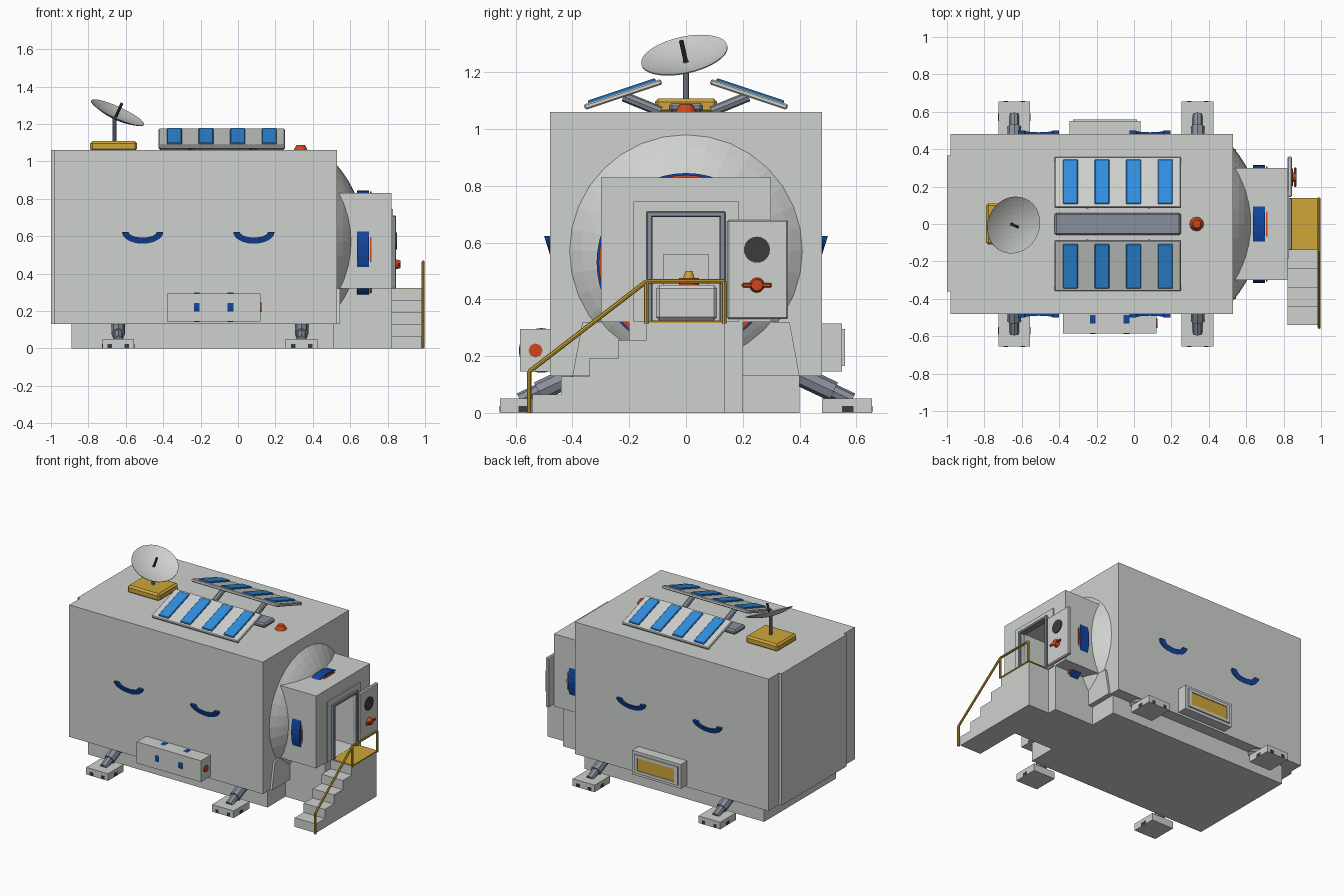
import bpy, bmesh
from math import sin, cos, pi, sqrt
from mathutils import Vector, Matrix

old = bpy.data.objects.get("Cube")
if old:
    bpy.data.objects.remove(old, do_unlink=True)


def material(name, r, g, b):
    m = bpy.data.materials.new(name)
    m.use_nodes = True
    m.diffuse_color = (r, g, b, 1)
    m.node_tree.nodes["Principled BSDF"].inputs["Base Color"].default_value = (r, g, b, 1)
    return m


GREY = material("pale_grey", .62, .64, .62)
STEEL = material("steel_grey", .25, .28, .34)
DARK = material("dark_grey", .045, .045, .05)
GOLD = material("gold", .62, .38, .04)
RED = material("orange_red", .62, .06, .012)
NAVY = material("deep_blue", .006, .06, .34)
CELL = material("solar_blue", .03, .27, .75)
X, Y, Z = Vector((1, 0, 0)), Vector((0, 1, 0)), Vector((0, 0, 1))


def finish(name, bm, mat, matrix=None):
    bmesh.ops.recalc_face_normals(bm, faces=bm.faces)
    me = bpy.data.meshes.new(name)
    bm.to_mesh(me)
    bm.free()
    me.materials.append(mat)
    ob = bpy.data.objects.new(name, me)
    bpy.context.collection.objects.link(ob)
    if matrix:
        ob.matrix_world = matrix
    return ob


def box(name, x, y, z, mat, bevel=0, matrix=None):
    bm = bmesh.new()
    bmesh.ops.create_cube(bm, size=1)
    for v in bm.verts:
        for i, (a, b) in enumerate((x, y, z)):
            v.co[i] = (a + b) / 2 + v.co[i] * (b - a)
    if bevel:
        bmesh.ops.bevel(bm, geom=bm.edges[:], offset=bevel, segments=1, affect='EDGES')
    return finish(name, bm, mat, matrix)


def lathe(name, profile, origin, axis, mat, steps=32):
    """Spin (radius, height) points around an axis."""
    bm = bmesh.new()
    vs = [bm.verts.new((r, 0, h)) for r, h in profile]
    edges = [bm.edges.new(p) for p in zip(vs, vs[1:])]
    bmesh.ops.spin(bm, geom=vs + edges, cent=(0, 0, 0), axis=Z, angle=2 * pi, steps=steps)
    bmesh.ops.remove_doubles(bm, verts=bm.verts[:], dist=1e-5)
    turn = Z.rotation_difference(Vector(axis)).to_matrix().to_4x4()
    return finish(name, bm, mat, Matrix.Translation(origin) @ turn)


def disc(name, r, origin, axis, depth, mat, steps=24, top=None):
    return lathe(name, [(0, 0), (r, 0), (top or r, depth), (0, depth)], origin, axis, mat, steps)


def ring(name, r, inner, origin, depth, mat):
    pts = [(inner, 0), (r, 0), (r, depth), (inner, depth), (inner, 0)]
    return lathe(name, pts, origin, X, mat, 48)


def tube(name, a, b, r, mat, steps=10):
    a, b = Vector(a), Vector(b)
    return disc(name, r, a, (b - a).normalized(), (b - a).length, mat, steps)


def prism(name, pts, place, a, b, mat):
    """Extrude an outline; place(u, v, w) maps it into space."""
    bm = bmesh.new()
    lo = [bm.verts.new(place(u, v, a)) for u, v in pts]
    hi = [bm.verts.new(place(u, v, b)) for u, v in pts]
    bm.faces.new(lo)
    bm.faces.new(hi)
    for i in range(len(pts)):
        j = (i + 1) % len(pts)
        bm.faces.new((lo[i], lo[j], hi[j], hi[i]))
    return finish(name, bm, mat)


def along_x(u, v, w):
    return (w, u, v)


# Main hull, end plate and plinth
hull = box("hull", (-.98, .53), (-.48, .48), (.13, 1.06), GREY)
box("end_plate", (-1, -.97), (-.36, .365), (.13, 1.06), GREY)
box("plinth", (-.89, .51), (-.4, .4), (0, .13), GREY)
prism("collar", [(-.4, .13), (.4, .13), (.365, .32), (-.365, .32)], along_x, .5, .545, GREY)

# Domed end, entry lobby and its hollow interior
h, rim = .15, .41
R = (rim * rim + h * h) / (2 * h)
arc = [(rim * i / 10, sqrt(R * R - (rim * i / 10) ** 2) - R + h) for i in range(11)]
dome = lathe("dome_end", arc + [(rim, -.01), (0, -.01)], (.53, 0, .57), X, GREY)
lobby = box("lobby", (.535, .82), (-.3, .3), (.32, .83), GREY)
trim = box("lobby_trim", (.81, .828), (-.185, .185), (.32, .745), GREY)
cutter = box("doorway_cutter", (.4, .9), (-.118, .118), (.325, .695), GREY)
for ob in (hull, dome, lobby, trim):
    mod = ob.modifiers.new("doorway", 'BOOLEAN')
    mod.operation, mod.object, mod.solver = 'DIFFERENCE', cutter, 'EXACT'
    bpy.context.view_layer.objects.active = ob
    bpy.ops.object.modifier_apply(modifier=mod.name)
bpy.data.objects.remove(cutter, do_unlink=True)
box("lobby_base", (.5, .82), (-.2, .2), (0, .32), GREY)
ring("lobby_blue_ring", .315, .26, (.635, 0, .53), .065, NAVY)
ring("lobby_red_ring", .308, .26, (.705, 0, .53), .01, RED)

# Door frame, interior console, open door
for s in (-1, 1):
    box("door_jamb", (.8, .845), sorted((s * .118, s * .14)), (.32, .71), STEEL, .004)
box("door_lintel", (.8, .845), (-.14, .14), (.69, .71), STEEL, .004)
box("console", (.46, .6), (-.105, .11), (.325, .45), GREY, .012)
box("console_back", (.4, .45), (-.08, .08), (.325, .56), GREY)
disc("console_red_base", .035, (.53, .01, .45), Z, .025, RED, 12)
disc("console_gold_knob", .02, (.53, .01, .475), Z, .025, GOLD, 12, .012)
box("door", (.82, .845), (.145, .36), (.33, .68), GREY, .006)
disc("door_window", .046, (.84, .25, .575), X, .01, DARK)
disc("door_wheel_hub", .028, (.84, .25, .45), X, .03, RED, 12, .02)
box("door_wheel_bar", (.855, .868), (.198, .302), (.442, .458), RED, .004)

# Sleepy crescent trims on both long sides
def crescent(cx):
    t = [pi + pi * i / 14 for i in range(15)]
    return ([(cx + .11 * cos(a), .623 + .063 * sin(a)) for a in t]
            + [(cx + .075 * cos(a), .623 + .03 * sin(a)) for a in reversed(t)])


for s in (-1, 1):
    def bulge(u, v, w, s=s):
        return (u, s * (.47 + w * (.01 + .02 * (v - .56) / .063)), v)
    for cx in (-.51, .085):
        prism("side_crescent", crescent(cx), bulge, 0, 1, NAVY)

# Tank box on the front
box("tank_box", (-.38, .12), (-.585, -.47), (.145, .295), GREY)
for x in (-.235, -.055):
    ring("tank_band", .0785, .05, (x, -.51, .22), .03, NAVY)
disc("tank_cap", .025, (.115, -.53, .22), X, .01, RED, 8)

# Locker with a gold panel on the back
box("locker", (-.345, .035), (.47, .55), (.145, .315), GREY)
for z in ((.165, .185), (.275, .295)):
    box("locker_frame_rail", (-.325, .015), (.545, .56), z, GREY)
for x in ((-.325, -.3), (-.01, .015)):
    box("locker_frame_post", x, (.545, .56), (.165, .295), GREY)
box("locker_panel", (-.3, -.01), (.545, .554), (.185, .275), GOLD)

# Legs and feet
for x in (-.64, .34):
    for s in (-1, 1):
        box("foot", (x - .085, x + .085), sorted((s * .48, s * .655)), (0, .05), GREY)
        tube("leg", (x, s * .36, .15), (x, s * .52, .075), .036, STEEL, 8)
        tube("leg_piston", (x, s * .5, .085), (x, s * .585, .045), .026, STEEL, 8)
        for d in (-.045, .045):
            box("foot_slot", (x + d - .012, x + d + .012), sorted((s * .65, s * .657)), (.003, .025), DARK)
        for d in (-.086, .08):
            box("foot_side_slot", (x + d, x + d + .006), sorted((s * .55, s * .59)), (.003, .025), DARK)

# Roof: solar panels, spine, beacon
box("roof_spine", (-.425, .25), (-.06, .06), (1.06, 1.092), STEEL, .01)
for s in (-1, 1):
    tilt = Matrix.Translation((0, s * .222, 1.122)) @ Matrix.Rotation(-s * .32, 4, 'X')
    box("solar_frame", (-.425, .25), (-.143, .143), (-.01, .01), GREY, .005, tilt)
    for i in range(4):
        c = -.34 + .169 * i
        box("solar_cell", (c - .04, c + .04), (-.125, .125), (.005, .019), CELL, .004, tilt)
    for x in (-.25, .08):
        tube("solar_strut", (x, s * .09, 1.062), (x, s * .22, 1.115), .018, STEEL, 8)
disc("beacon", .038, (.335, 0, 1.06), Z, .028, RED, 12, .022)

# Dish aerial
box("dish_base", (-.79, -.54), (-.11, .11), (1.055, 1.108), GOLD, .012)
tube("dish_mast", (-.66, 0, 1.1), (-.66, 0, 1.24), .011, STEEL)
aim = Vector((.46, -.22, 1)).normalized()
centre = Vector((-.643, -.006, 1.262))
bowl = [(.155 * i / 6, .03 * (i / 6) ** 2 - .03) for i in range(7)]
shell = bowl + [(r, z - .004) for r, z in reversed(bowl)]
lathe("dish", shell, centre, aim, GREY)
tube("dish_feed", centre - aim * .028, centre + aim * .055, .008, DARK, 8)

# Stairs with landing and handrail
steps = [(-.54, 0)]
for i in range(5):
    steps += [(-.54 + .1 * i, .064 * (i + 1)), (-.44 + .1 * i, .064 * (i + 1))]
steps = steps[:-1] + [(.135, .32), (.135, 0)]
prism("stairs", steps, along_x, .82, .985, GREY)
box("landing", (.828, .99), (-.135, .14), (.316, .324), GOLD)
path = [(-.553, 0), (-.553, .145), (-.14, .463), (.135, .463), (.135, .315)]
for (y0, z0), (y1, z1) in list(zip(path, path[1:])) + [((-.14, .463), (-.14, .315))]:
    tube("handrail", (.99, y0, z0), (.99, y1, z1), .008, GOLD, 8)
